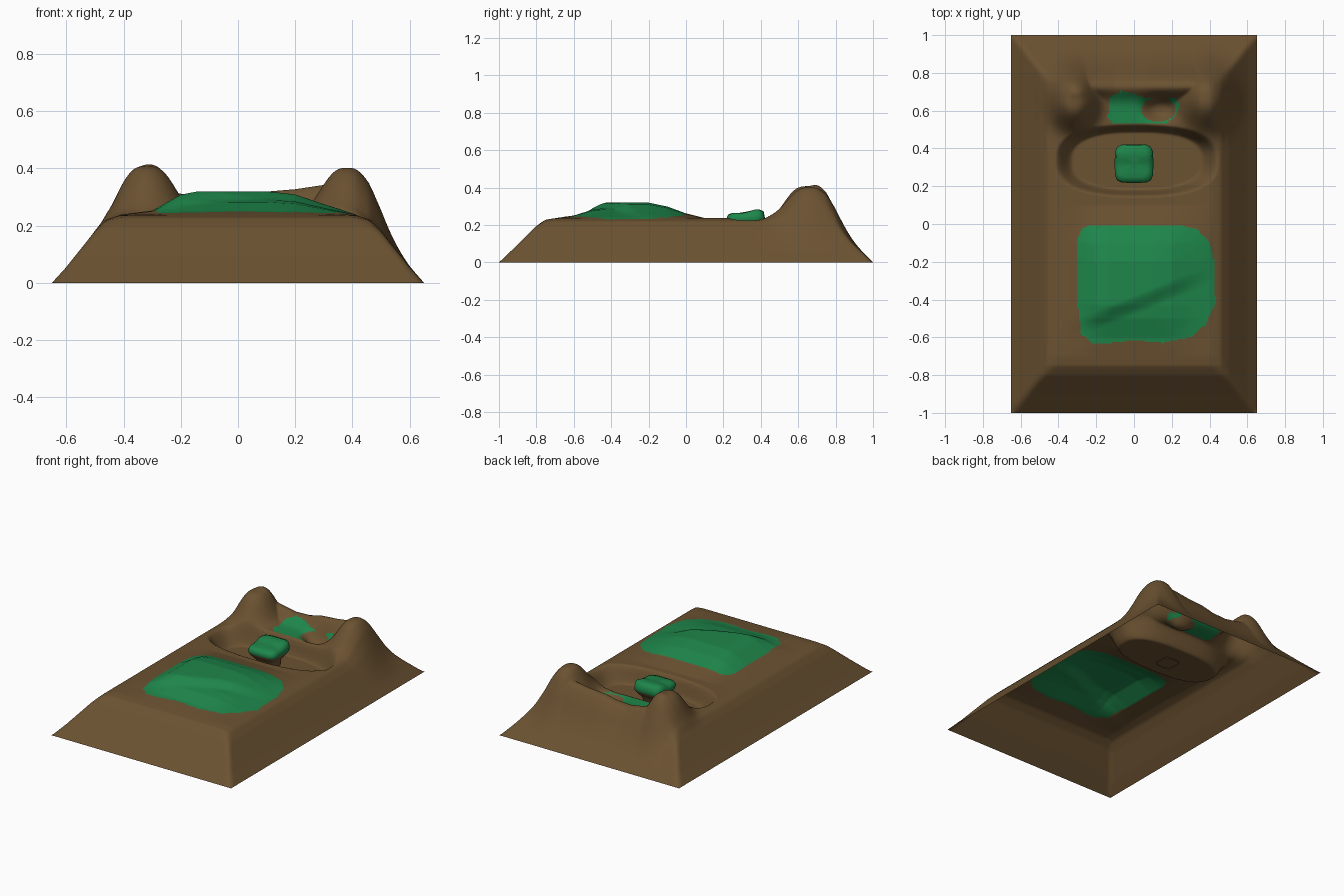
import bpy, bmesh, math

if "Cube" in bpy.data.objects:
    bpy.data.objects.remove(bpy.data.objects["Cube"])

def lerp_profile(pts, t):
    if t <= pts[0][0]:
        return pts[0][1]
    for (a, u), (b, v) in zip(pts, pts[1:]):
        if t <= b:
            return u + (v - u) * (t - a) / (b - a)
    return pts[-1][1]

def smooth(t):
    t = max(0.0, min(1.0, t))
    return t * t * (3 - 2 * t)

def bump(x, y, cx, cy, left, right, front, back, p=2.6):
    dx, dy = x - cx, y - cy
    r = math.hypot(dx / (left if dx < 0 else right), dy / (front if dy < 0 else back))
    return math.exp(-r ** p)

def smin(a, b, k):
    h = max(k - abs(a - b), 0) / k
    return min(a, b) - h * h * k / 4

def inside(poly, x, y):
    hit = False
    for (x1, y1), (x2, y2) in zip(poly, poly[1:] + poly[:1]):
        if (y1 > y) != (y2 > y) and x < (x2 - x1) * (y - y1) / (y2 - y1) + x1:
            hit = not hit
    return hit

def material(name, rgb):
    m = bpy.data.materials.new(name)
    m.diffuse_color = (*rgb, 1)
    m.use_nodes = True
    m.node_tree.nodes["Principled BSDF"].inputs["Base Color"].default_value = m.diffuse_color
    return m

brown = material("earth", (0.147, 0.084, 0.031))
green = material("grass", (0.013, 0.24, 0.07))

SIDE = [(0, 0), (0.05, 0.055), (0.15, 0.18), (0.19, 0.22), (0.24, 0.243), (0.3, 0.245)]
ENDS = [(0, 0), (0.1, 0.095), (0.2, 0.195), (0.25, 0.23), (0.3, 0.243), (0.35, 0.245)]
HILL_X = [(-0.42, 0), (-0.3, 0.18), (-0.2, 0.86), (-0.14, 1), (0.1, 1), (0.2, 0.87), (0.3, 0.45), (0.42, 0)]
HILL_Y = [(-0.7, 0), (-0.6, 0.25), (-0.5, 0.83), (-0.43, 1), (-0.2, 1), (-0.1, 0.75), (0, 0.3), (0.1, 0)]
CREST = [(-0.3, 0.1), (-0.18, 0.075), (-0.1, 0.06), (0, 0.065), (0.08, 0.085), (0.2, 0.095), (0.3, 0.11), (0.4, 0.11)]

def height(x, y):
    # sloping base
    z = smin(lerp_profile(SIDE, 0.65 - abs(x)), lerp_profile(ENDS, 1 - abs(y)), 0.03)
    # front hill, lower towards the front right corner
    z += 0.082 * lerp_profile(HILL_X, x) * lerp_profile(HILL_Y, y) \
        * (1 - 0.35 * smooth((-0.38 + 0.4 * x - y) / 0.1))
    # rear mountains and the crest joining them
    left = 0.17 * bump(x, y, -0.32, 0.65, 0.11, 0.12, 0.14, 0.17, 3)
    right = 0.165 * bump(x, y, 0.38, 0.66, 0.11, 0.13, 0.15, 0.17)
    crest = lerp_profile(CREST, x) * math.exp(-((y - 0.73) / (0.06 if y < 0.73 else 0.1)) ** 2)
    crest *= smooth((0.46 - abs(x)) / 0.1)
    z += max(left, right, crest) + 0.012 * bump(x, y, -0.3, 0.71, .05, .05, .04, .05)
    # ledge dip
    z -= 0.05 * bump(x, y, 0.14, 0.61, 0.08, 0.08, 0.06, 0.06, 3)
    # moat
    r = (abs((x - 0.015) / 0.42) ** 2.6 + abs((y - 0.335) / 0.185) ** 2.6) ** (1 / 2.6)
    k = smooth((1.04 - r) / 0.24)
    z = z * (1 - k) + 0.13 * k
    return max(z, 0)

# green outlines
HILL = [(-0.3, -0.08), (-0.28, -0.03), (-0.25, -0.01), (0.26, -0.01), (0.34, -0.03), (0.4, -0.1),
        (0.425, -0.2), (0.43, -0.42), (0.38, -0.53), (0.3, -0.6), (0.15, -0.63), (0, -0.615),
        (-0.12, -0.63), (-0.22, -0.63), (-0.28, -0.58), (-0.3, -0.42)]
LEDGE = [(-0.14, 0.56), (-0.11, 0.53), (0.16, 0.53), (0.22, 0.57), (0.245, 0.63), (0.22, 0.665),
         (0.05, 0.67), (0, 0.69), (-0.07, 0.705), (-0.13, 0.67)]

def is_green(x, y):
    hole = ((x - 0.13) / 0.09) ** 2 + ((y - 0.605) / 0.065) ** 2 < 1
    return inside(HILL, x, y) or (inside(LEDGE, x, y) and not hole)

def finish(bm, name):
    me = bpy.data.meshes.new(name)
    bm.to_mesh(me)
    bm.free()
    me.materials.append(brown)
    me.materials.append(green)
    me.shade_smooth()
    ob = bpy.data.objects.new(name, me)
    bpy.context.collection.objects.link(ob)
    return ob

# terrain shell, open underneath
NX, NY = 156, 240
bm = bmesh.new()
rows = []
for j in range(NY + 1):
    row = []
    for i in range(NX + 1):
        x, y = -0.65 + 1.3 * i / NX, -1 + 2 * j / NY
        row.append(bm.verts.new((x, y, height(x, y))))
    rows.append(row)
# relax creases
inner = [v for r in rows[1:-1] for v in r[1:-1]]
for _ in range(4):
    bmesh.ops.smooth_vert(bm, verts=inner, factor=0.5, use_axis_z=True)
for j in range(NY):
    for i in range(NX):
        f = bm.faces.new((rows[j][i], rows[j][i + 1], rows[j + 1][i + 1], rows[j + 1][i]))
        c = f.calc_center_median()
        f.material_index = int(is_green(c.x, c.y))
finish(bm, "terrain")

# island: rounded-square lump with a grassy cap on a narrow stem
bm = bmesh.new()
N = 32
rings = []
for s, z in [(0.55, 0.125), (0.6, 0.17), (0.85, 0.2), (0.98, 0.222), (1, 0.238), (0.93, 0.256), (0.7, 0.265), (0.35, 0.265)]:
    ring = []
    for k in range(N):
        a = 2 * math.pi * k / N
        c, d = math.cos(a), math.sin(a)
        r = 0.102 * s / (abs(c) ** 5 + abs(d) ** 5) ** 0.2
        x, y = r * c, r * d
        lift = 0.018 * smooth((y + 0.02) / 0.08) * smooth((z - 0.235) / 0.02)
        ring.append(bm.verts.new((x, 0.32 + y, z + lift)))
    rings.append(ring)
for n, (lo, hi) in enumerate(zip(rings, rings[1:])):
    for k in range(N):
        f = bm.faces.new((lo[k], lo[(k + 1) % N], hi[(k + 1) % N], hi[k]))
        f.material_index = int(n >= 3)
top = bm.faces.new(rings[-1])
top.material_index = 1
bmesh.ops.poke(bm, faces=[top])
finish(bm, "island")
